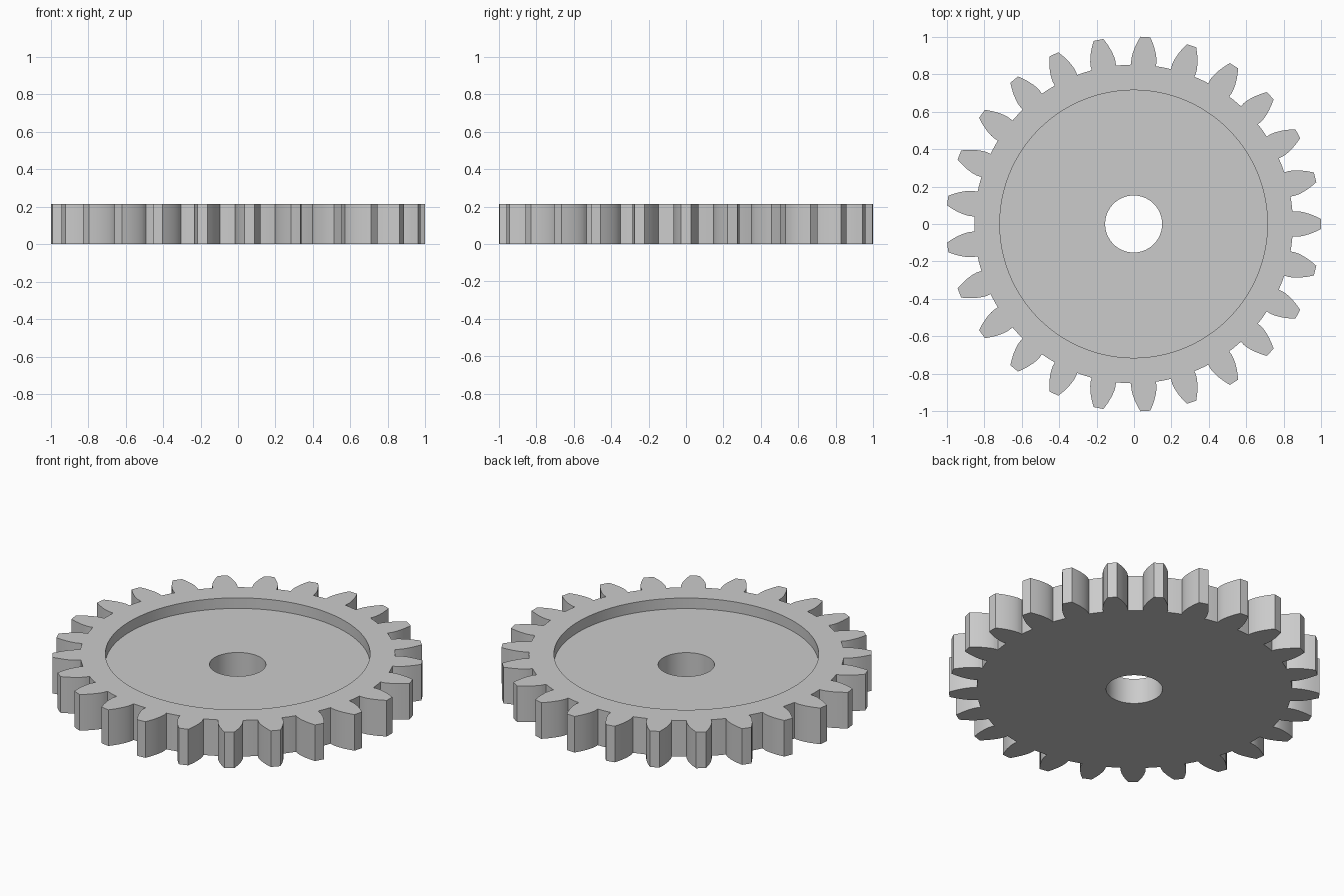
import bpy
import bmesh
from math import acos, cos, radians, sin, sqrt, tau
from mathutils import Matrix

cube = bpy.data.objects.get("Cube")
if cube:
    bpy.data.objects.remove(cube, do_unlink=True)

# Gear proportions
TEETH = 25
HEIGHT, FLOOR = 0.215, 0.152
TIP_R, ROOT_R, RECESS_R, HOLE_R = 1.0, 0.85, 0.714, 0.152
PITCH_R = TIP_R * TEETH / (TEETH + 2)
BASE_R = PITCH_R * cos(radians(20))
PITCH = tau / TEETH
STEPS = 6


def involute(r):
    """Angle swept by the involute between the base circle and radius r."""
    swing = sqrt(max((r / BASE_R) ** 2 - 1, 0))
    return swing - acos(min(BASE_R / r, 1))


def half_angle(r):
    return PITCH / 4 + involute(PITCH_R) - involute(r)


ROOT_HALF = half_angle(BASE_R)
bm = bmesh.new()


def point(r, a, z):
    return bm.verts.new((r * cos(a), r * sin(a), z))


def quad(r1, z1, r2, z2, a, b):
    bm.faces.new([point(r1, a, z1), point(r2, a, z2),
                  point(r2, b, z2), point(r1, b, z1)])


# Body section, going round from the bottom of the bore
section = [(HOLE_R, 0), (ROOT_R, 0), (ROOT_R, HEIGHT), (RECESS_R, HEIGHT),
           (RECESS_R, FLOOR), (HOLE_R, FLOOR)]
radii = [BASE_R + (TIP_R - BASE_R) * (i / STEPS) ** 1.5 for i in range(STEPS + 1)]
flank = [(ROOT_R, ROOT_HALF)] + [(r, half_angle(r)) for r in radii]

for tooth in range(TEETH):
    mid = tooth * PITCH
    # Tooth span first, then the valley after it
    under = [mid - ROOT_HALF + 2 * ROOT_HALF * i / 4 for i in range(5)]
    start, end = mid + ROOT_HALF, mid + PITCH - ROOT_HALF
    valley = [start + (end - start) * i / 3 for i in range(4)]
    for angles, is_valley in ((under, False), (valley, True)):
        for a, b in zip(angles, angles[1:]):
            for i, (r1, z1) in enumerate(section):
                r2, z2 = section[(i + 1) % len(section)]
                if i != 1 or is_valley:
                    quad(r1, z1, r2, z2, a, b)
    # Tooth outline: right flank, tip, left flank, then back along the root
    outline = [(r, mid - h) for r, h in flank] + [(TIP_R, mid)]
    outline += [(r, mid + h) for r, h in reversed(flank)]
    closing = [(ROOT_R, a) for a in reversed(under[1:-1])]
    for z in (0, HEIGHT):
        bm.faces.new([point(r, a, z) for r, a in outline + closing])
    for (r1, a), (r2, b) in zip(outline, outline[1:]):
        bm.faces.new([point(r1, a, 0), point(r2, b, 0),
                      point(r2, b, HEIGHT), point(r1, a, HEIGHT)])

bmesh.ops.remove_doubles(bm, verts=bm.verts, dist=0.0001)
bmesh.ops.recalc_face_normals(bm, faces=bm.faces)
bmesh.ops.transform(bm, matrix=Matrix.Translation((-0.002, 0, 0)), verts=bm.verts)

mesh = bpy.data.meshes.new("spur_gear")
bm.to_mesh(mesh)
bm.free()
gear = bpy.data.objects.new("spur_gear", mesh)
bpy.context.collection.objects.link(gear)

# Plain grey metal
grey = bpy.data.materials.new("light_grey")
grey.use_nodes = True
colour = (0.6, 0.6, 0.6, 1)
grey.diffuse_color = colour
grey.node_tree.nodes["Principled BSDF"].inputs["Base Color"].default_value = colour
mesh.materials.append(grey)

bpy.ops.object.select_all(action="DESELECT")
gear.select_set(True)
bpy.context.view_layer.objects.active = gear
bpy.ops.object.shade_smooth_by_angle(angle=radians(20))
